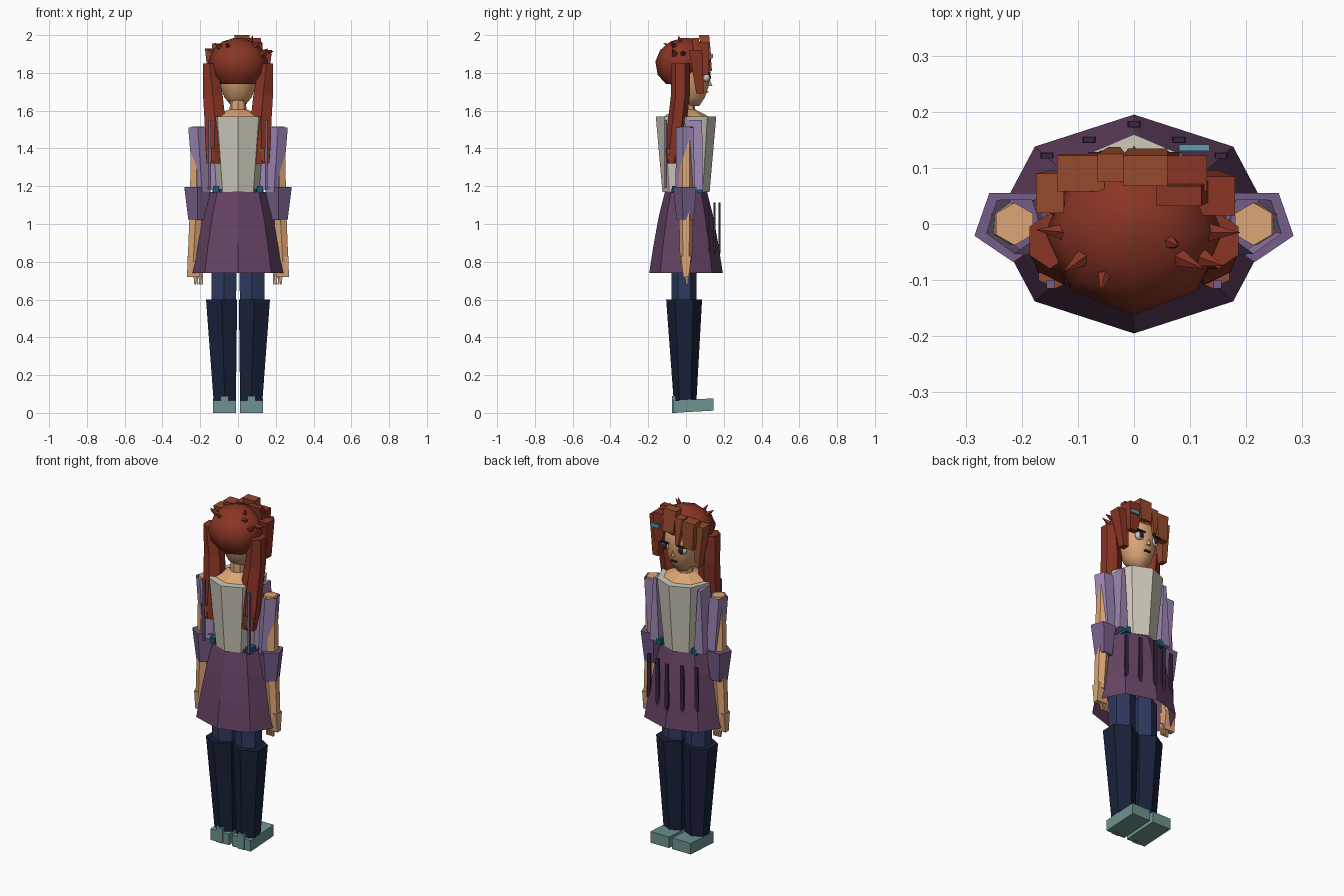
import bpy, bmesh, math
from mathutils import Vector, Matrix

COL = dict(hair=(.25, .035, .018), fringe=(.3, .07, .027), skin=(.72, .38, .18), cream=(.62, .59, .5),
           lilac=(.34, .24, .46), cuff=(.18, .11, .25), skirt=(.13, .055, .125), pleat=(.04, .02, .05),
           stocking=(.027, .04, .115), boot=(.01, .015, .042), shoe=(.15, .29, .28),
           teal=(.01, .1, .18), clip=(.12, .33, .45), white=(.8, .8, .8), iris=(.04, .012, .015))
MATS = {}
for k, c in COL.items():
    MATS[k] = bpy.data.materials.new(k)
    MATS[k].diffuse_color = (*c, 1)


def finish(name, bm, mat, smooth=False):
    bmesh.ops.recalc_face_normals(bm, faces=bm.faces)
    me = bpy.data.meshes.new(name)
    bm.to_mesh(me)
    bm.free()
    me.materials.append(MATS[mat])
    for p in me.polygons:
        p.use_smooth = smooth
    ob = bpy.data.objects.new(name, me)
    bpy.context.collection.objects.link(ob)
    return ob


def loft(name, mat, rings, n=8, start=90, smooth=False, caps=(True, True)):
    """Stack n-sided rings given as (cx, cy, z, rx, ry)."""
    bm = bmesh.new()
    loops = []
    for cx, cy, z, rx, ry in rings:
        angs = [math.radians(start + 360 * i / n) for i in range(n)]
        loops.append([bm.verts.new((cx + rx * math.cos(a), cy + ry * math.sin(a), z)) for a in angs])
    for a, b in zip(loops, loops[1:]):
        for i in range(n):
            bm.faces.new((a[i], a[(i + 1) % n], b[(i + 1) % n], b[i]))
    if caps[0]:
        bm.faces.new(loops[0])
    if caps[1]:
        bm.faces.new(loops[-1])
    return finish(name, bm, mat, smooth)


def strand(name, mat, top, bottom, size_top, size_bottom):
    """Tapered four-sided block between two points."""
    return loft(name, mat, [(*top, size_top[0] * .7071, size_top[1] * .7071),
                            (*bottom, size_bottom[0] * .7071, size_bottom[1] * .7071)], 4, 45)


def box(name, mat, lo, hi):
    cx, cy = (lo[0] + hi[0]) / 2, (lo[1] + hi[1]) / 2
    s = (abs(hi[0] - lo[0]), abs(hi[1] - lo[1]))
    return strand(name, mat, (cx, cy, hi[2]), (cx, cy, lo[2]), s, s)


def ball(name, mat, loc, size, n=10):
    bm = bmesh.new()
    bmesh.ops.create_uvsphere(bm, u_segments=n, v_segments=6, radius=1,
                              matrix=Matrix.Translation(loc) @ Matrix.Diagonal((*size, 1)))
    return finish(name, bm, mat, True)


def spike(name, base, tip, r):
    base, tip = Vector(base), Vector(tip)
    d = tip - base
    bm = bmesh.new()
    bmesh.ops.create_cone(bm, cap_ends=True, segments=5, radius1=r, radius2=0, depth=d.length,
                          matrix=Matrix.Translation((base + tip) / 2) @ d.to_track_quat('Z', 'Y').to_matrix().to_4x4())
    return finish(name, bm, 'hair')


# Torso and skirt
loft('skirt', 'skirt', [(0, 0, .74, .25, .195), (0, 0, .9, .222, .17), (0, 0, 1.05, .19, .142),
                        (0, 0, 1.17, .155, .112)], caps=(False, True))
loft('bodice', 'cream', [(0, 0, 1.17, .115, .125), (0, 0, 1.57, .155, .16)])
loft('belt', 'teal', [(0, 0, 1.165, .135, .105), (0, 0, 1.185, .135, .105)])
loft('shoulders', 'skin', [(0, 0, 1.56, .14, .13), (0, 0, 1.58, .11, .1), (0, 0, 1.605, .05, .05)])
loft('neck', 'skin', [(0, .005, 1.57, .045, .045), (0, .005, 1.68, .042, .042)])
for i, (x, y) in enumerate([(-.155, .122), (-.08, .15), (0, .178), (.08, .15), (.155, .122)]):
    loft(f'pleat_{i}', 'pleat', [(x, y, .83, .004, .003), (x, y, .87, .017, .008), (x, y, 1.115, .014, .007)], 4, 45)

# Head and face
loft('head', 'skin', [(0, .03, 1.625, .035, .04), (0, .025, 1.67, .072, .075), (0, .02, 1.73, .095, .1),
                      (0, .02, 1.8, .11, .11), (0, .01, 1.88, .115, .11), (0, 0, 1.95, .07, .07)], 12, 90, True)
loft('nose', 'skin', [(0, .12, 1.73, .012, .02), (0, .118, 1.765, .004, .008)], 4, 90)
box('mouth', 'iris', (-.018, .095, 1.695), (.018, .118, 1.702))

# Hair cap
loft('hair_cap', 'hair', [(0, -.005, 1.74, .1, .1), (0, -.01, 1.79, .142, .14), (0, -.015, 1.86, .158, .147),
                          (0, -.012, 1.92, .135, .125), (0, -.005, 1.965, .085, .08),
                          (0, 0, 1.985, .02, .02)], 8, 90, True, (False, True)).data
for v in [v for v in bpy.data.objects['hair_cap'].data.vertices if v.co.y > .02 and v.co.z < 1.84]:
    v.co.y = .02  # open the cap around the face
for i, (b, t) in enumerate([((-.12, -.015, 1.91), (-.175, -.01, 1.93)), ((.13, -.015, 1.9), (.19, -.015, 1.915)),
                            ((-.09, -.06, 1.93), (-.125, -.085, 1.96)), ((.08, -.06, 1.94), (.125, -.08, 1.965)),
                            ((.06, -.03, 1.95), (.08, -.04, 2.0)), ((.12, -.06, 1.9), (.16, -.075, 1.93)),
                            ((-.05, -.08, 1.93), (-.06, -.12, 1.96))]):
    spike(f'hair_spike_{i}', b, t, .018)

# Fringe blocks: top point, bottom point, top size, bottom size
for i, (m, t, b, st, sb) in enumerate([
        ('fringe', (.02, .095, 2.0), (.025, .115, 1.87), (.08, .055), (.07, .04)),
        ('fringe', (-.04, .1, 1.965), (-.035, .13, 1.81), (.05, .05), (.02, .015)),
        ('fringe', (-.095, .09, 1.955), (-.1, .105, 1.8), (.085, .065), (.06, .04)),
        ('fringe', (-.15, .055, 1.93), (-.135, .075, 1.69), (.05, .07), (.03, .04)),
        ('hair', (.085, .09, 1.96), (.1, .105, 1.79), (.09, .065), (.05, .03)),
        ('hair', (.145, .05, 1.92), (.135, .075, 1.69), (.07, .07), (.035, .04)),
        ('hair', (.08, .05, 1.985), (.09, .06, 1.9), (.08, .035), (.09, .04))]):
    strand(f'fringe_{i}', m, t, b, st, sb)
box('hair_clip', 'clip', (.08, .13, 1.88), (.135, .142, 1.9))

# Everything that comes in left and right copies
for side, s in (('left', -1), ('right', 1)):
    # Eyes and brows
    ball(f'{side}_eye', 'white', (s * .053, .108, 1.775), (.028, .02, .024))
    ball(f'{side}_iris', 'iris', (s * .052, .121, 1.777), (.016, .011, .019))
    box(f'{side}_lash', 'iris', (s * .053 - .028, .11, 1.797), (s * .053 + .028, .128, 1.804))
    # Long side hair
    loft(f'{side}_tail', 'hair', [(s * .15, -.03, 1.85, .042, .05), (s * .133, -.03, 1.68, .06, .05),
                                  (s * .122, -.045, 1.55, .064, .05), (s * .125, -.06, 1.42, .055, .048),
                                  (s * .127, -.08, 1.32, .046, .025)], 6, 90)
    loft(f'{side}_tail_end', 'fringe', [(s * .14, -.085, 1.33, .03, .025), (s * .14, -.085, 1.4, .035, .03)], 6, 90)
    # Open vest panel and side tab
    strand(f'{side}_vest', 'lilac', (s * .145, .04, 1.55), (s * .145, .035, 1.18), (.02, .09), (.06, .11))
    box(f'{side}_vest_edge', 'cuff', (s * .142, -.115, 1.19), (s * .156, -.1, 1.55))
    box(f'{side}_tab', 'teal', (s * .1, -.075, 1.165), (s * .132, .09, 1.2))
    # Arm, sleeve and cuff
    loft(f'{side}_arm', 'skin', [(s * .237, 0, .8, .034, .032), (s * .225, 0, 1.02, .038, .037),
                                 (s * .213, 0, 1.515, .038, .038)], 6, 90)
    loft(f'{side}_sleeve', 'lilac', [(s * .19, 0, 1.17, .048, .055), (s * .213, 0, 1.51, .053, .053)], 5, -90,
         caps=(False, False))
    loft(f'{side}_cuff', 'cuff', [(s * .215, 0, 1.02, .05, .05), (s * .215, 0, 1.195, .073, .068)], 5, -90)
    # Hand and fingers
    strand(f'{side}_hand', 'skin', (s * .235, 0, .83), (s * .235, 0, .72), (.066, .055), (.068, .03))
    for i in range(4):
        x = s * (.188 + .013 * i)
        strand(f'{side}_finger_{i}', 'skin', (x + s * .005, 0, .75), (x, .005, .68), (.012, .02), (.008, .01))
    # Leg, boot and shoe
    loft(f'{side}_thigh', 'stocking', [(s * .075, -.01, .56, .075, .065), (s * .075, -.01, .84, .078, .068)], 6, 90)
    loft(f'{side}_boot', 'boot', [(s * .07, -.005, .06, .068, .06), (s * .087, -.01, .6, .095, .095)], 6, 90)
    shoe = box(f'{side}_shoe', 'shoe', (s * .01, -.07, .0), (s * .132, .145, .065))
    for v in shoe.data.vertices:
        if v.co.y > 0:
            v.co.z += .012
    box(f'{side}_heel', 'shoe', (s * .05, -.075, 0), (s * .093, -.05, .09))
